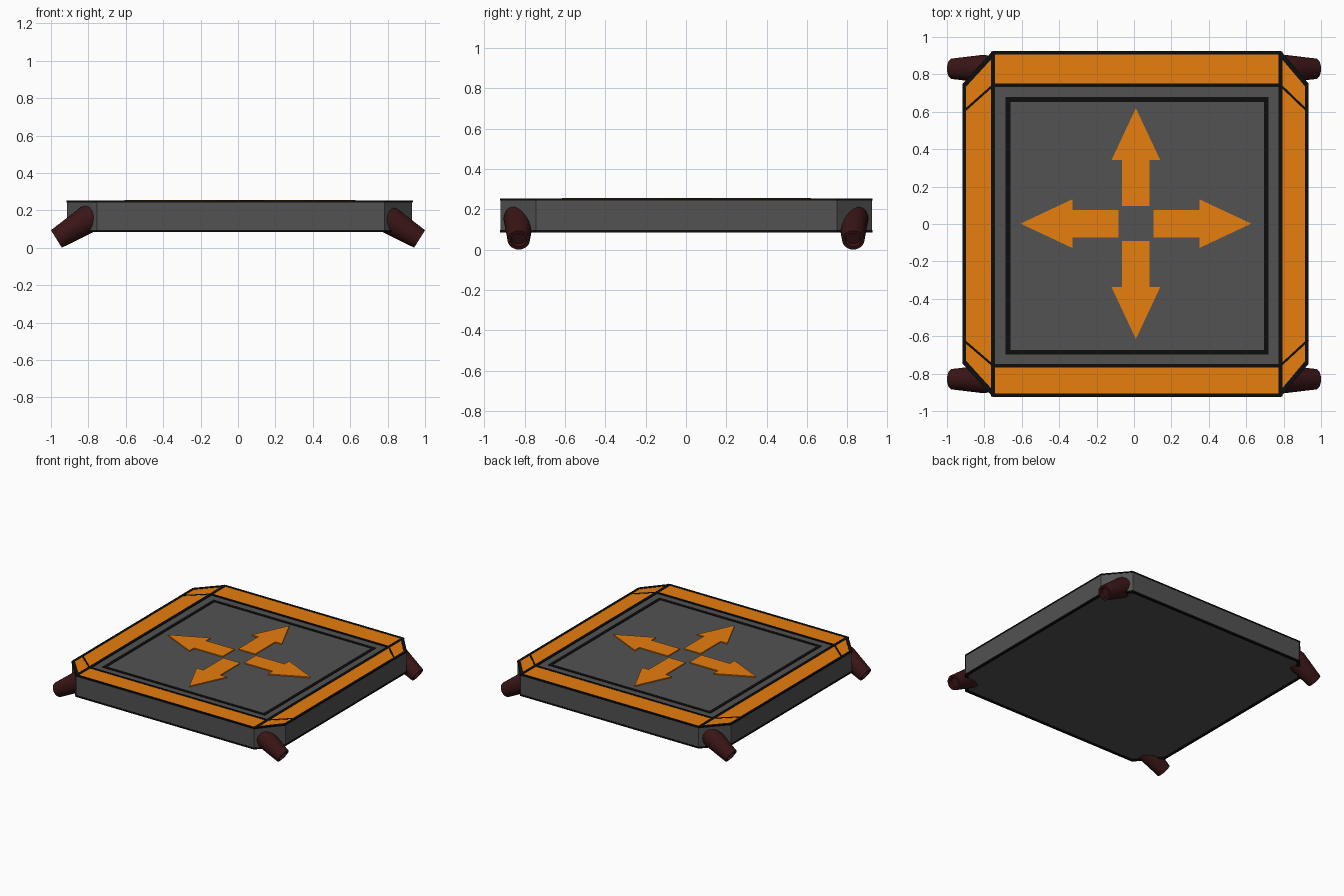
import bpy, bmesh, math
from mathutils import Matrix, Vector

if "Cube" in bpy.data.objects:
    bpy.data.objects.remove(bpy.data.objects["Cube"])


def material(name, rgb):
    m = bpy.data.materials.new(name)
    m.diffuse_color = (*rgb, 1)
    m.use_nodes = True
    m.node_tree.nodes["Principled BSDF"].inputs["Base Color"].default_value = m.diffuse_color
    return m


GREY = material("charcoal", (0.085, 0.085, 0.085))
ORANGE = material("orange", (0.8, 0.211, 0.004))
BLACK = material("black", (0.004, 0.004, 0.004))
MAROON = material("maroon", (0.042, 0.0075, 0.008))


def finish(name, bm, mat):
    bmesh.ops.recalc_face_normals(bm, faces=bm.faces)
    me = bpy.data.meshes.new(name)
    bm.to_mesh(me)
    bm.free()
    me.materials.append(mat)
    ob = bpy.data.objects.new(name, me)
    bpy.context.collection.objects.link(ob)
    return ob


def prism(name, pts, z0, z1, mat):
    bm = bmesh.new()
    low = [bm.verts.new((x, y, z0)) for x, y in pts]
    high = [bm.verts.new((x, y, z1)) for x, y in pts]
    bm.faces.new(low)
    bm.faces.new(high)
    for i in range(len(pts)):
        j = (i + 1) % len(pts)
        bm.faces.new((low[i], low[j], high[j], high[i]))
    return finish(name, bm, mat)


def frame(name, outline, width, z0, z1, mat, outset=0.0):
    # closed outline strip of constant nominal width
    c = sum((Vector(p) for p in outline), Vector((0, 0))) / len(outline)
    half = max(abs(p[0] - c.x) for p in outline)
    outer = [c + (Vector(p) - c) * (1 + outset / half) for p in outline]
    inner = [c + (Vector(p) - c) * (1 - width / half) for p in outline]
    bm = bmesh.new()
    loops = [[bm.verts.new((p[0], p[1], z)) for p in ring]
             for ring, z in ((outer, z0), (outer, z1), (inner, z1), (inner, z0))]
    n = len(outline)
    for a in range(4):
        A, B = loops[a], loops[(a + 1) % 4]
        for i in range(n):
            j = (i + 1) % n
            bm.faces.new((A[i], A[j], B[j], B[i]))
    return finish(name, bm, mat)


def line(name, p, q, w):
    p, q = Vector(p), Vector(q)
    d = (q - p).normalized()
    s = Vector((-d.y, d.x)) * w / 2
    return prism(name, [p + s, q + s, q - s, p - s], 0.245, 0.2525, BLACK)


# chamfered body
L, R, F, B = -0.913, 0.931, -0.921, 0.922     # outer limits
l, r, f, b = -0.753, 0.783, -0.757, 0.742     # inner panel limits
octagon = [(l, F), (r, F), (R, -0.745), (R, 0.748), (r, B), (l, B), (L, 0.748), (L, -0.745)]
prism("body", octagon, 0.09, 0.247, GREY)
frame("top_outline", octagon, 0.016, 0.243, 0.2525, BLACK, 0.003)
frame("bottom_outline", octagon, 0.016, 0.084, 0.096, BLACK, 0.003)

# orange border plates
prism("trim_front", [(l, F), (r, F), (r, f), (l, f)], 0.245, 0.25, ORANGE)
prism("trim_back", [(l, b), (r, b), (r, B), (l, B)], 0.245, 0.25, ORANGE)
prism("trim_left", [(l, F), (l, B), (L, 0.748), (L, -0.745)], 0.245, 0.25, ORANGE)
prism("trim_right", [(r, F), (R, -0.745), (R, 0.748), (r, B)], 0.245, 0.25, ORANGE)

# black seams and corner diagonals
for side, x, xo in (("left", l, L), ("right", r, R)):
    line(f"seam_{side}", (x, F), (x, B), 0.022)
    line(f"diagonal_back_{side}", (x, b), (xo, 0.6), 0.012)
    line(f"diagonal_front_{side}", (x, f), (xo, -0.62), 0.012)
line("seam_front", (l, f), (r, f), 0.018)
line("seam_back", (l, b), (r, b), 0.018)

# black square line on the panel
frame("panel_line", [(-0.687, -0.698), (0.72, -0.698), (0.72, 0.679), (-0.687, 0.679)],
      0.026, 0.245, 0.25, BLACK)

# four raised arrows
arrow = [(-0.073, 0.093), (0.073, 0.093), (0.073, 0.34), (0.13, 0.34),
         (0, 0.617), (-0.13, 0.34), (-0.073, 0.34)]
for i, side in enumerate(("back", "left", "front", "right")):
    rot = Matrix.Rotation(i * math.pi / 2, 2)
    pts = [rot @ Vector(p) + Vector((0.01, 0.002)) for p in arrow]
    prism(f"arrow_{side}", pts, 0.245, 0.255, ORANGE)

# splayed tapered feet with a recessed end
profile = [(0, 0.02), (0.034, 0.02), (0.038, 0), (0.055, 0), (0.075, 0.2), (0.068, 0.24), (0, 0.25)]
for sx, xn in ((-1, "left"), (1, "right")):
    for sy, yn in ((-1, "front"), (1, "back")):
        bm = bmesh.new()
        vs = [bm.verts.new((rad, 0, s)) for rad, s in profile]
        es = [bm.edges.new(e) for e in zip(vs, vs[1:])]
        bmesh.ops.spin(bm, geom=vs + es, cent=(0, 0, 0), axis=(0, 0, 1),
                       angle=2 * math.pi, steps=28, use_duplicate=False)
        bmesh.ops.remove_doubles(bm, verts=bm.verts, dist=1e-4)
        bm.transform(Matrix.Translation((sx * 0.971, sy * 0.83, 0.047))
                     @ Matrix.Rotation(-sx * math.radians(58), 4, 'Y'))
        foot = finish(f"foot_{yn}_{xn}", bm, MAROON)
        bpy.ops.object.select_all(action='DESELECT')
        foot.select_set(True)
        bpy.context.view_layer.objects.active = foot
        bpy.ops.object.shade_smooth_by_angle(angle=math.radians(35))
